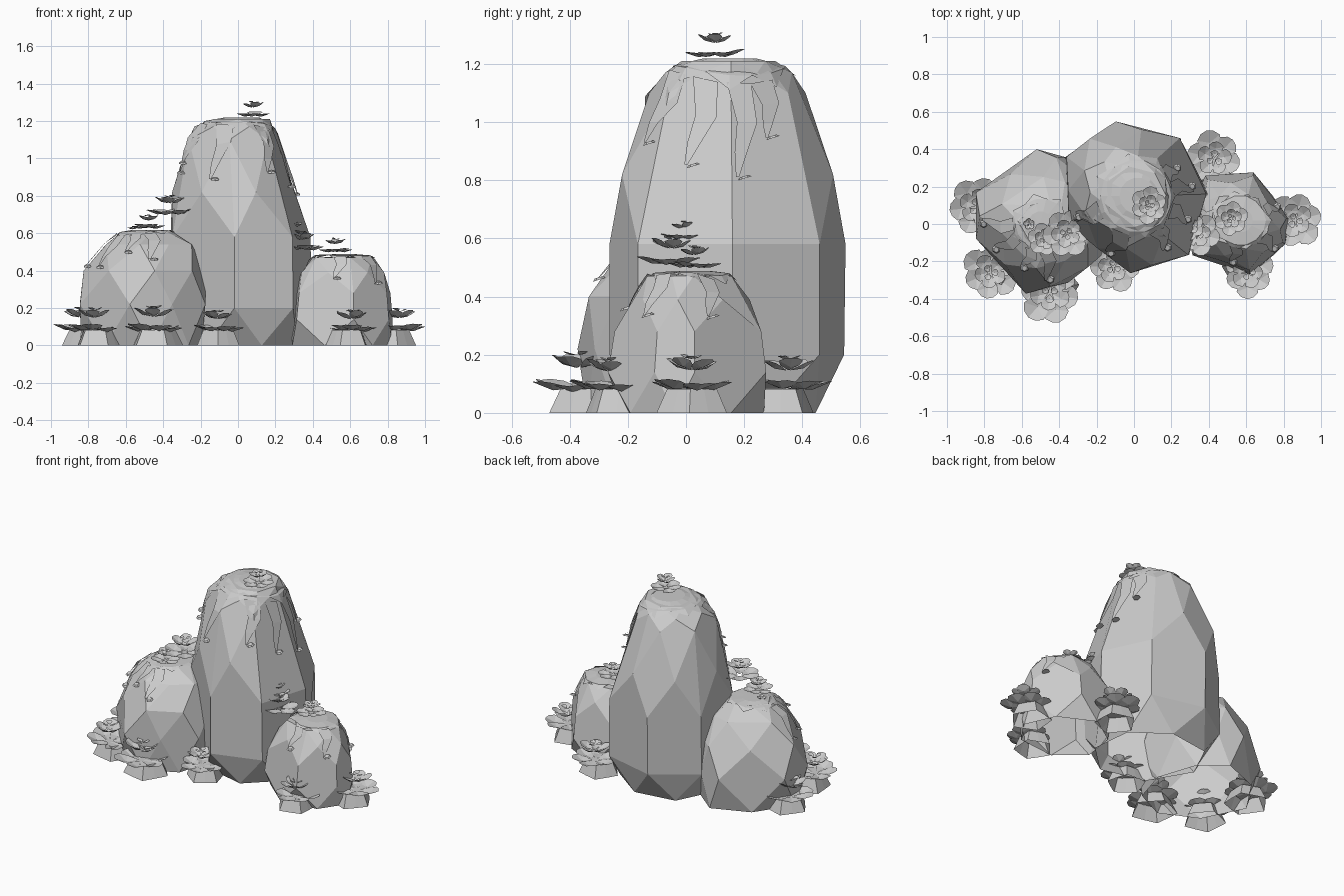
import bpy, bmesh, random
from math import cos, sin, pi, radians
from mathutils import Vector, Matrix
from mathutils.bvhtree import BVHTree

random.seed(4)
cube = bpy.data.objects.get("Cube")
if cube:
    bpy.data.objects.remove(cube)

grey = bpy.data.materials.new("stone grey")
grey.use_nodes = True
grey.diffuse_color = (0.6, 0.6, 0.6, 1)
grey.node_tree.nodes["Principled BSDF"].inputs["Base Color"].default_value = (0.6, 0.6, 0.6, 1)


def finish(bm, name):
    mesh = bpy.data.meshes.new(name)
    bm.to_mesh(mesh)
    bm.free()
    mesh.materials.append(grey)
    obj = bpy.data.objects.new(name, mesh)
    bpy.context.collection.objects.link(obj)


def rock(name, centre, outline, rings):
    """Faceted boulder, open below. Rings: height, x and y scale, x shift, corners (1) or edge middles (0)."""
    bm = bmesh.new()
    c = Vector(centre)
    pts = [Vector(p) - c for p in outline]
    for z, sx, sy, dx, corners in rings:
        for a, b in zip(pts, pts[1:] + pts[:1]):
            p = (a if corners else (a + b) * 0.53) * random.uniform(0.98, 1.0)
            bm.verts.new((c.x + p.x * sx + dx, c.y + p.y * sy, z))
    bmesh.ops.convex_hull(bm, input=bm.verts[:])
    bmesh.ops.delete(bm, geom=[v for v in bm.verts if not v.link_faces], context='VERTS')
    tree = BVHTree.FromBMesh(bm)
    bmesh.ops.recalc_face_normals(bm, faces=bm.faces[:])
    bottom = [f for f in bm.faces if all(v.co.z < 0.001 for v in f.verts)]
    bmesh.ops.delete(bm, geom=bottom, context='FACES')
    bmesh.ops.dissolve_limit(bm, angle_limit=radians(13), verts=bm.verts[:], edges=bm.edges[:])
    finish(bm, name)
    return tree


def moss(name, tree, centre, cap, drips):
    """Thin jagged cover on a rock top; drips hold (compass angle, depth in degrees)."""
    bm = bmesh.new()
    c = Vector(centre)

    def on_rock(az, down, lift=0.008):
        a, d = radians(az), radians(down)
        ray = Vector((cos(a) * sin(d), sin(a) * sin(d), cos(d)))
        hit = tree.ray_cast(c + ray * 3, -ray)[0]
        return hit + ray * lift

    n = 14
    rows = []
    for f in (0.4, 0.8, 1.0):
        rows.append([bm.verts.new(on_rock(k * 360 / n, cap * f * (0.8 if k % 2 and f == 1 else 1)))
                     for k in range(n)])
    top = bm.verts.new(on_rock(0, 0.1))
    for k in range(n):
        j = (k + 1) % n
        bm.faces.new((top, rows[0][k], rows[0][j]))
        for lo, hi in zip(rows, rows[1:]):
            bm.faces.new((lo[k], hi[k], hi[j], lo[j]))
    # tapering drips, each ending in a small leaf
    for az, depth in drips:
        prev = None
        for t in (0, 0.35, 0.7, 1):
            d = cap * 0.9 + (depth - cap * 0.9) * t
            w = 12 * (1 - t) + 1
            mid = az + 5 * sin(t * 5)
            pair = [bm.verts.new(on_rock(mid + s * w, d, 0.011)) for s in (-1, 1)]
            if prev:
                bm.faces.new((prev[0], pair[0], pair[1], prev[1]))
            prev = pair
        tip = on_rock(az, depth, 0.012)
        bmesh.ops.create_cone(bm, cap_ends=True, segments=6, radius1=0.024, radius2=0.015, depth=0.008,
                              matrix=Matrix.Translation(tip) @ Matrix.Rotation(0.3, 4, 'X'))
    finish(bm, name)


def petal(bm, base, az, length, tilt):
    """Rounded cupped leaf with a centre fold."""
    m = (Matrix.Translation(base) @ Matrix.Rotation(az, 4, 'Z')
         @ Matrix.Rotation(-tilt, 4, 'Y') @ Matrix.Scale(length, 4))
    spine = [bm.verts.new(m @ Vector(p)) for p in ((0.1, 0, 0), (0.55, 0, -0.09), (1, 0, 0.03))]
    for s in (-1, 1):
        edge = [bm.verts.new(m @ Vector((x, s * y, z)))
                for x, y, z in ((0.45, 0.32, 0.02), (0.75, 0.4, 0.05), (0.94, 0.22, 0.06))]
        quads = ((spine[0], spine[1], edge[0]), (spine[1], edge[1], edge[0]),
                 (spine[1], spine[2], edge[2], edge[1]))
        for q in quads:
            bm.faces.new(q if s < 0 else q[::-1])


def rosette(name, x, y, z, r, skirt):
    bm = bmesh.new()
    turn = random.uniform(0, 6)
    # leaf tiers: count, size, height, tilt
    for n, size, rise, tilt in ((6, 1, 0.0, 0.1), (5, 0.68, 0.4, 0.4), (3, 0.3, 0.68, 0.25)):
        for k in range(n):
            az = turn + size * 2 + k * 2 * pi / n
            petal(bm, Vector((x, y, z + rise * r)), az, r * size * random.uniform(0.9, 1.05),
                  tilt + random.uniform(-0.08, 0.08))
    if skirt:
        # folded foot leaves, open below and leaning in under the boulder
        n = 10
        mid = Vector((x, y))
        mid += (Vector((0.6 * x, 0.05)) - mid).normalized() * 0.035

        def ring(outer, inner, h):
            verts = []
            for k in range(n):
                a, d = turn + k * 2 * pi / n, r * (outer if k % 2 else inner)
                verts.append(bm.verts.new((mid.x + cos(a) * d, mid.y + sin(a) * d, h)))
            return verts

        low, high = ring(0.85, 0.7, 0), ring(0.6, 0.5, z)
        for k in range(n):
            j = (k + 1) % n
            bm.faces.new((low[k], low[j], high[j], high[k]))
        bm.faces.new(high)
    finish(bm, name)


# Boulders
tall = rock("tall_rock", (0.02, 0.15),
            [(0.4, 0.16), (0.25, 0.46), (-0.1, 0.55), (-0.37, 0.36),
             (-0.36, 0.0), (-0.02, -0.27), (0.3, -0.17)],
            [(0, 0.85, 0.8, 0, 0), (0.2, 1, 1, 0, 1), (0.58, 0.98, 1, 0, 1), (0.82, 0.84, 0.95, -0.03, 0),
             (1.1, 0.64, 0.66, -0.04, 1), (1.17, 0.55, 0.57, -0.03, 0), (1.21, 0.4, 0.4, 0, 1)])
left = rock("left_side_rock", (0.57, 0.02),
            [(0.83, 0.03), (0.64, 0.28), (0.38, 0.26), (0.28, 0.03), (0.31, -0.17), (0.62, -0.27), (0.81, -0.11)],
            [(0, 0.97, 0.95, 0, 0), (0.14, 1, 1, 0, 1), (0.28, 0.95, 0.92, 0, 1), (0.39, 0.8, 0.76, 0, 0),
             (0.47, 0.6, 0.53, 0, 1), (0.48, 0.45, 0.4, 0, 0)])
right = rock("right_side_rock", (-0.5, 0),
             [(-0.17, -0.17), (-0.2, 0.15), (-0.35, 0.36), (-0.52, 0.4), (-0.85, 0.17),
              (-0.85, -0.08), (-0.58, -0.38), (-0.35, -0.32)],
             [(0, 0.93, 0.93, 0, 0), (0.22, 1, 1, 0, 1), (0.4, 0.94, 0.9, 0.02, 0),
              (0.54, 0.68, 0.63, 0.03, 1), (0.61, 0.38, 0.33, 0.02, 0)])

# Moss covers
moss("tall_rock_moss", tall, (0.02, 0.15, 0.8), 33,
     [(-160, 70), (-115, 75), (-60, 68), (-25, 80), (10, 88), (35, 60), (200, 62)])
moss("left_side_moss", left, (0.57, 0.02, 0.2), 32, [(-100, 55), (-40, 60), (20, 58), (170, 50)])
moss("right_side_moss", right, (-0.5, 0, 0.25), 26, [(-150, 58), (-80, 55), (-110, 45), (180, 60)])

# Leaf rosettes on the ground, then on the rocks
for i, (x, y, r) in enumerate([(-0.84, 0.09, 0.16), (-0.77, -0.26, 0.155), (-0.45, -0.37, 0.17),
                               (-0.11, -0.23, 0.14), (0.43, 0.35, 0.15), (0.61, -0.26, 0.14),
                               (0.86, 0.02, 0.15)]):
    rosette(f"ground_rosette_{i + 1}", x, y, 0.083, r, True)
for i, (x, y, z, r) in enumerate([(0.08, 0.1, 1.23, 0.1), (-0.36, -0.05, 0.705, 0.13), (-0.48, -0.08, 0.63, 0.09),
                                  (-0.56, 0, 0.6, 0.05), (0.34, -0.05, 0.515, 0.12), (0.3, -0.01, 0.6, 0.08),
                                  (0.52, 0.03, 0.505, 0.09)]):
    rosette(f"rock_rosette_{i + 1}", x, y, z, r, False)
